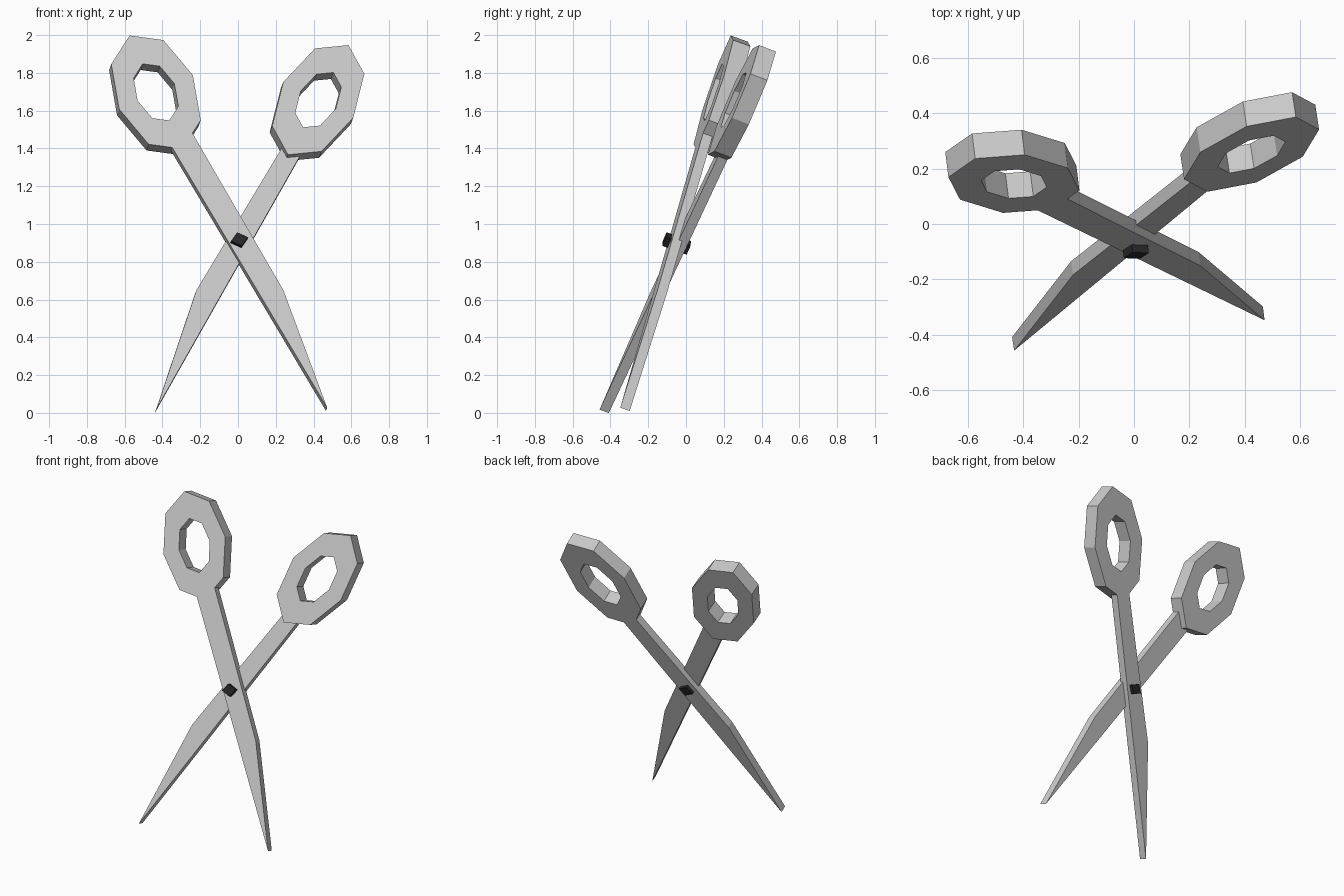
import bpy, bmesh
from math import cos, sin, pi
from mathutils import Vector

if "Cube" in bpy.data.objects:
    bpy.data.objects.remove(bpy.data.objects["Cube"])


def make_placer(a, b, c):
    """Lay a front-view point (x, z) on the tilted plane y = a + bx + cz, then push it back by d."""
    n = Vector((-b, 1, -c)).normalized()
    return lambda x, z, d: Vector((x, a + b * x + c * z, z)) + n * d


def finish(name, bm, color=None):
    bmesh.ops.recalc_face_normals(bm, faces=bm.faces)
    me = bpy.data.meshes.new(name)
    bm.to_mesh(me)
    bm.free()
    ob = bpy.data.objects.new(name, me)
    bpy.context.collection.objects.link(ob)
    if color:
        mat = bpy.data.materials.new(name)
        mat.diffuse_color = color
        mat.use_nodes = True
        mat.node_tree.nodes["Principled BSDF"].inputs["Base Color"].default_value = mat.diffuse_color
        me.materials.append(mat)
    return ob


def prism(name, place, pts, d0, d1, color=None):
    """Flat profile extruded along the plane normal."""
    bm = bmesh.new()
    front = [bm.verts.new(place(x, z, d0)) for x, z in pts]
    back = [bm.verts.new(place(x, z, d1)) for x, z in pts]
    bm.faces.new(front)
    bm.faces.new(back[::-1])
    k = len(pts)
    for i in range(k):
        j = (i + 1) % k
        bm.faces.new((front[i], back[i], back[j], front[j]))
    return finish(name, bm, color)


def ring(name, place, centre, u, v, hole, depth, sides=8):
    """Oval octagon with a scaled octagonal hole; u and v are its half-axes."""
    bm = bmesh.new()
    loops = []
    for s, d in ((1, 0), (1, depth), (hole, depth), (hole, 0)):
        loop = []
        for i in range(sides):
            t = 2 * pi * i / sides
            x = centre[0] + s * (u[0] * cos(t) + v[0] * sin(t))
            z = centre[1] + s * (u[1] * cos(t) + v[1] * sin(t))
            loop.append(bm.verts.new(place(x, z, d)))
        loops.append(loop)
    for k in range(4):
        p, q = loops[k], loops[(k + 1) % 4]
        for i in range(sides):
            j = (i + 1) % sides
            bm.faces.new((p[i], p[j], q[j], q[i]))
    return finish(name, bm)


RING, BLADE = 0.097, 0.053
half_front = make_placer(-0.417, 0.125, 0.363)
half_back = make_placer(-0.446, 0.152, 0.382)

# Front half: blade flush with the front of its ring
prism("front_blade", half_front,
      [(-0.375, 1.45), (0.472, 0.028), (0.24, 0.65), (-0.252, 1.50)], 0, BLADE)
ring("front_finger_ring", half_front, (-0.434, 1.698), (-0.14, 0.30), (0.195, 0.09), 0.5, RING)

# Back half: blade flush with the back of its ring (profile shifted to the blade's own front face)
shift = RING - BLADE
prism("back_blade", half_back,
      [(x + 0.006, z + 0.015) for x, z in
       [(0.362, 1.42), (-0.433, 0.018), (-0.22, 0.65), (0.254, 1.44)]], shift, RING)
ring("back_finger_ring", half_back, (0.425, 1.657), (0.16, 0.29), (-0.185, 0.095), 0.5, RING)

# Square pivot pin through both blades
cx, cz = 0.005, 0.91
e, f = (0.029, -0.013), (0.016, 0.023)
prism("pivot_pin", half_front,
      [(cx + i * e[0] + j * f[0], cz + i * e[1] + j * f[1])
       for i, j in ((-1, -1), (1, -1), (1, 1), (-1, 1))],
      -0.03, 0.108, (0.02, 0.02, 0.02, 1))
